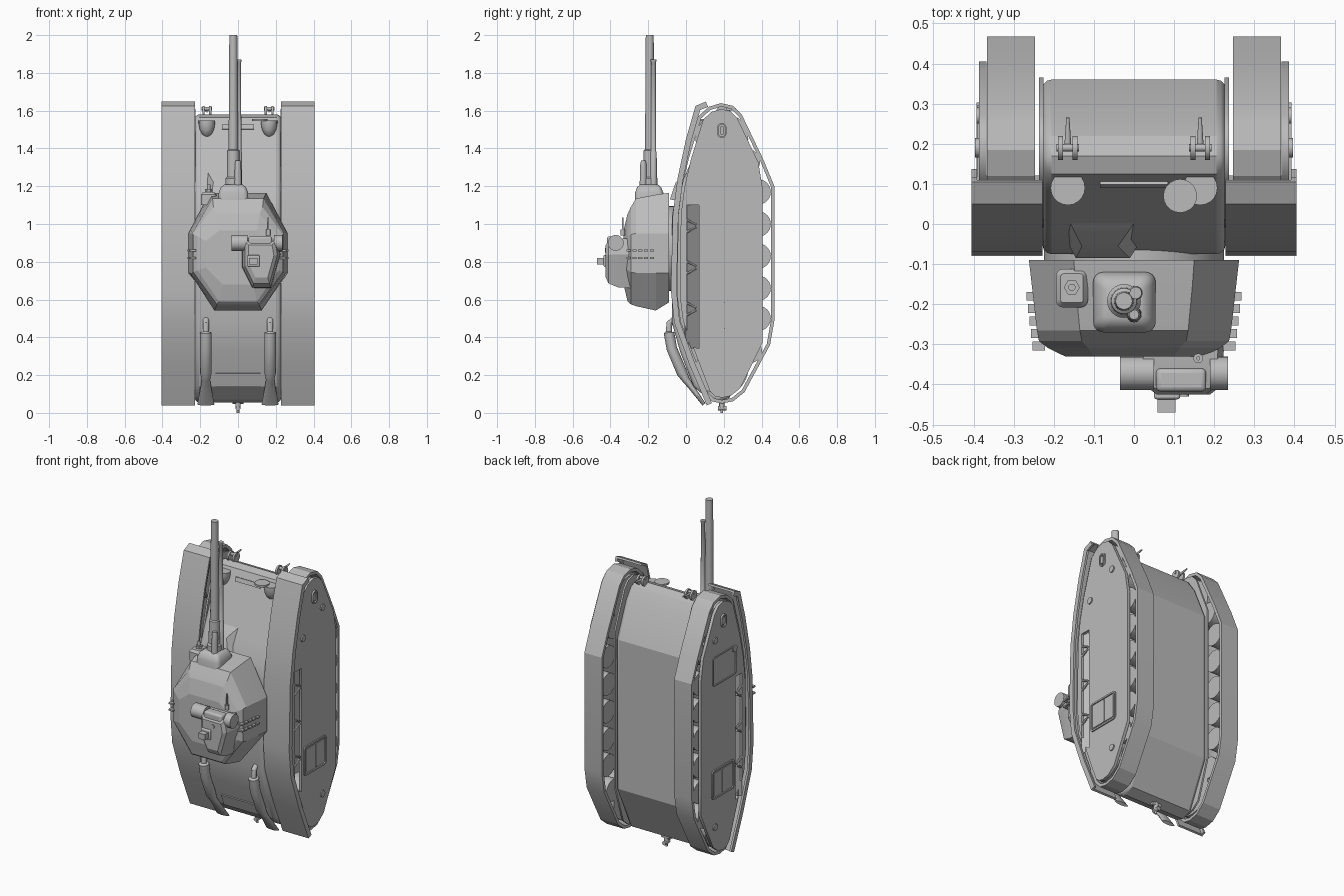
import bpy, bmesh, math
from mathutils import Vector

if "Cube" in bpy.data.objects:
    bpy.data.objects.remove(bpy.data.objects["Cube"])

grey = bpy.data.materials.new("plain_grey")
grey.diffuse_color = (0.5, 0.5, 0.5, 1)
grey.use_nodes = True
grey.node_tree.nodes["Principled BSDF"].inputs["Base Color"].default_value = grey.diffuse_color


def finish(name, bm, mirror=False, bevel=0, angle=35):
    bmesh.ops.recalc_face_normals(bm, faces=bm.faces)
    me = bpy.data.meshes.new(name)
    bm.to_mesh(me)
    bm.free()
    me.materials.append(grey)
    me.polygons.foreach_set("use_smooth", [True] * len(me.polygons))
    me.set_sharp_from_angle(angle=math.radians(angle))
    ob = bpy.data.objects.new(name, me)
    bpy.context.collection.objects.link(ob)
    if bevel:
        m = ob.modifiers.new("bevel", 'BEVEL')
        m.width, m.segments, m.angle_limit = bevel, 3, math.radians(50)
    if mirror:
        ob.modifiers.new("mirror", 'MIRROR')
    return ob


def loft(name, rings, closed=False, **kw):
    """Skin a list of equal-length point rings; closed joins last to first."""
    bm = bmesh.new()
    vs = [[bm.verts.new(p) for p in r] for r in rings]
    n, k = len(rings), len(rings[0])
    for i in range(n if closed else n - 1):
        a, b = vs[i], vs[(i + 1) % n]
        for j in range(k):
            bm.faces.new((a[j], a[(j + 1) % k], b[(j + 1) % k], b[j]))
    if not closed:
        bm.faces.new(vs[0])
        bm.faces.new(vs[-1])
    return finish(name, bm, **kw)


def prism(name, yz, x0, x1, **kw):
    return loft(name, [[(x, y, z) for y, z in yz] for x in (x0, x1)], **kw)


def box(name, lo, hi, **kw):
    return prism(name, [(lo[1], lo[2]), (hi[1], lo[2]), (hi[1], hi[2]), (lo[1], hi[2])], lo[0], hi[0], **kw)


def tube(name, path, seg=20, **kw):
    """path: (centre, half width, half depth) stations."""
    rings = []
    for i, (p, rx, rn) in enumerate(path):
        d = Vector(path[min(i + 1, len(path) - 1)][0]) - Vector(path[max(i - 1, 0)][0])
        d.normalize()
        u = Vector((1, 0, 0)) if abs(d.x) < 0.8 else Vector((0, 1, 0))
        u = (u - d * u.dot(d)).normalized()
        v = d.cross(u)
        rings.append([Vector(p) + u * rx * math.cos(t) + v * rn * math.sin(t)
                      for t in [2 * math.pi * k / seg for k in range(seg)]])
    return loft(name, rings, **kw)


def rod(name, a, b, r, r2=None, **kw):
    r2 = r if r2 is None else r2
    return tube(name, [(a, r, r), (b, r2, r2)], **kw)


def inset(pts, d, closed=True):
    """Offset a counter-clockwise outline inwards."""
    out, n = [], len(pts)
    for i, p in enumerate(pts):
        a, b = i - 1, (i + 1) % n
        if not closed:
            a, b = max(i - 1, 0), min(i + 1, n - 1)
        P = Vector(p)
        e1 = P - Vector(pts[a]) if a != i else Vector(pts[b]) - P
        e2 = Vector(pts[b]) - P if b != i else e1
        n1, n2 = [Vector((-e.y, e.x)).normalized() for e in (e1, e2)]
        out.append(tuple(P + (n1 + n2) * d / (1 + n1.dot(n2))))
    return out


def band(name, pts, d, x0, x1, closed, **kw):
    inn = inset(pts, d, closed)
    return loft(name, [[(x0, *p), (x1, *p), (x1, *q), (x0, *q)] for p, q in zip(pts, inn)], closed, **kw)


# Hull
prism("hull", [(-.075, .48), (-.03, .32), (.04, .14), (.12, .07), (.17, .055), (.23, .08), (.36, .36),
               (.36, 1.28), (.27, 1.49), (.22, 1.56), (.17, 1.58), (.125, 1.565), (.08, 1.46),
               (-.02, 1.22), (-.06, 1.12), (-.075, 1.04)], -.228, .228, bevel=.022, angle=22)
loft("driver_hood", [[(-.18, -.02, 1.12), (.03, -.02, 1.12), (.03, .045, 1.31), (-.18, .045, 1.31)],
                     [(-.145, -.085, 1.13), (-.01, -.085, 1.13), (-.04, -.055, 1.22), (-.13, -.055, 1.22)]])
prism("front_slot", [(.098, 1.50), (.106, 1.525), (.098, 1.528), (.09, 1.503)], -.085, .085)
prism("rear_panel", [(.013, .21), (.006, .208), (.033, .138), (.04, .14)], -.12, .12)

# Tracks
track = [(.19, .05), (.25, .062), (.31, .11), (.445, .36), (.468, .49), (.468, 1.2), (.41, 1.34),
         (.295, 1.58), (.25, 1.625), (.185, 1.64), (.12, 1.62), (.065, 1.57), (-.003, 1.35), (-.038, 1.2),
         (-.057, 1.05), (-.063, .62), (-.045, .48), (.10, .10), (.14, .06)]
band("track_belt", track, .018, .247, .366, True, mirror=True, angle=20)
plate = [(min(y, .405), z) for y, z in inset(track, .03)]
outer = prism("side_plate", plate, .368, .386)
cutter = prism("chute_cutter", [(.005, .36), (.07, .34), (.07, 1.10), (.005, 1.10)], .34, .42)
cutter.hide_render = True
cutter.hide_set(True)
m = outer.modifiers.new("chute", 'BOOLEAN')
m.object, m.solver = cutter, 'EXACT'
outer.modifiers.new("mirror", 'MIRROR')
prism("inner_plate", [(min(y, .365), z) for y, z in plate], .226, .237, mirror=True)
loft("chute_panel", [[(.38, -.002, z), (.375, -.008, z), (.30, .072, z), (.305, .08, z)] for z in (.34, 1.11)],
     mirror=True)
for z in (.55, .77, .99):
    for s in (-1, 1):
        rod("chute_brace", (.382, .005, z + s * .032), (.382, .055, z + s * .006), .007, seg=6, mirror=True)
for y, z in ((.335, .33), (.382, .50), (.382, .66), (.382, .83), (.382, 1.0), (.382, 1.17), (.325, 1.33)):
    rod("road_wheel", (.262, y, z), (.362, y, z), .067, seg=24, mirror=True)
for z in (.235, 1.45):
    rod("end_wheel", (.262, .19, z), (.362, .19, z), .14, seg=28, mirror=True)

# Fenders, with an outer lip
fend = [(.105, 1.648), (.05, 1.625), (.0, 1.45), (-.045, 1.24), (-.07, 1.05), (-.08, .65), (-.063, .48),
        (.02, .25), (.11, .04)]
band("fender", fend, .012, .228, .405, False, mirror=True)
band("fender_lip", fend, .03, .392, .405, False, mirror=True)


# Side plate fittings
def rounded(y, z, hy, hz, r):
    return [(y + sy * (hy - r) + r * math.cos(a), z + sz * (hz - r) + r * math.sin(a))
            for sy, sz, q in ((1, 1, 0), (-1, 1, 1), (-1, -1, 2), (1, -1, 3))
            for a in [(q + k / 4) * math.pi / 2 for k in range(5)]]


hatch = rounded(.195, .515, .108, .09, .02)
band("side_hatch_frame", hatch, .01, .38, .393, True, mirror=True)
prism("side_hatch", inset(hatch, .02), .38, .390, mirror=True)
box("hatch_bar", (.385, .20, .445), (.394, .207, .585), mirror=True)
oval = rounded(.19, 1.495, .024, .04, .023)
band("oval_rim", oval, .008, .38, .396, True, mirror=True)
prism("oval_cap", rounded(.19, 1.495, .010, .024, .009), .38, .394, mirror=True)
for y, z in ((.27, 1.40), (.27, .25), (.08, 1.28)):
    rod("side_cap", (.38, y, z), (.393, y, z), .02, mirror=True)
band("left_hatch_frame", rounded(.18, 1.21, .115, .09, .02), .008, -.380, -.391, True)

# Exhausts with fishtails
tube("exhaust", [((.17, -.055, .475), .016, .016), ((.17, -.075, .49), .016, .016), ((.17, -.088, .475), .016, .016),
                 ((.17, -.09, .43), .016, .016), ((.17, -.09, .425), .03, .028), ((.17, -.075, .34), .03, .028),
                 ((.17, -.02, .21), .03, .028), ((.17, .0, .175), .022, .02), ((.17, .03, .135), .028, .016),
                 ((.17, .095, .045), .045, .01)], mirror=True)

# Tow gear and lamps
for s in (-1, 1):
    x = s * .165
    for dx in (-.018, .018):
        rod("shackle_lug", (x + dx - .006, .19, 1.595), (x + dx + .006, .19, 1.595), .03)
    rod("shackle_pin", (x - .028, .19, 1.61), (x + .028, .19, 1.61), .009)
    rod("shackle_tongue", (x, .19, 1.60), (x, .265, 1.61), .009, .004)
    tube("headlamp", [((x, .09, z), r, r) for z, r in
                      ((1.548, .043), (1.53, .043), (1.50, .038), (1.475, .025), (1.462, .008))])
    box("lamp_bracket", (x - .05, .125, 1.535), (x + .05, .14, 1.55))
rod("lamp_cover", (.115, .07, 1.545), (.115, .07, 1.556), .042)
rod("tow_stem", (0, .19, .075), (0, .19, .02), .014)
rod("tow_hook", (0, .17, .025), (0, .215, .025), .012)
rod("tow_pin", (0, .19, .03), (0, .19, 0), .007)
rod("tow_arm", (-.03, .19, .06), (.03, .19, .06), .012)

# Turret
rod("turret_ring", (0, -.06, .87), (0, -.10, .87), .225, seg=40)


def octo(y, top, bot, w, wt, wb, zt, zb):
    half = [(wt, top), (w, zt), (w, zb), (wb, bot)]
    return [(x, y, z) for x, z in half] + [(-x, y, z) for x, z in reversed(half)]


loft("turret", [octo(-.09, 1.165, .585, .262, .15, .13, .95, .74), octo(-.16, 1.155, .542, .254, .145, .125, .95, .74),
                octo(-.265, 1.135, .565, .242, .135, .115, .95, .74), octo(-.292, 1.09, .575, .237, .13, .112, .945, .745),
                octo(-.309, 1.055, .59, .215, .115, .10, .935, .755), octo(-.331, .965, .68, .17, .10, .08, .91, .77)],
     angle=8)
for s in (-1, 1):
    for z in (.82, .86):
        for i in range(5):
            y = -.18 - .031 * i
            w = .253 + (y + .17) * .12
            box("turret_rung", (s * (w - .015), y - .011, z - .005), (s * (w + .016), y + .011, z + .005))

# Gun, mantlet and secondary barrels
mant = lambda z, k: [(-.024 + k * x, -.195 + k * y, z) for x, y in rounded(0, 0, .078, .075, .025)]
loft("mantlet", [mant(1.10, 1), mant(1.165, 1), mant(1.195, .85), mant(1.21, .6)], angle=50)
g = lambda z, r: ((-.025, -.192, z), r, r)
tube("main_gun", [g(1.18, .042), g(1.24, .042), g(1.25, .034), g(1.39, .032), g(1.395, .025), g(2.0, .021)], seg=24)
c = lambda z, r: ((.004, -.172, z), r, r)
tube("upper_barrel", [c(1.18, .018), c(1.38, .017), c(1.385, .014), c(1.855, .012), c(1.86, .015), c(1.87, .015)])
s3 = lambda z, r: ((.0, -.226, z), r, r)
tube("lower_barrel", [s3(1.17, .020), s3(1.27, .018), s3(1.32, .016), s3(1.335, .012)])
port = rounded(-.155, -.16, .04, .048, .018)
loft("gun_port", [[(x, y, z) for x, y in (port if k else inset(port, .012))]
                  for z, k in ((1.10, 1), (1.155, 1), (1.17, 0))])
rod("port_boss", (-.155, -.158, 1.16), (-.155, -.158, 1.185), .02, seg=6)
rod("port_muzzle", (-.155, -.158, 1.18), (-.155, -.158, 1.21), .009)

# Cupola
cup = lambda y, k: [(.125 + k * (x - .125), y, .82 + k * (z - .82)) for x, z in
                    ((.02, .925), (.21, .925), (.225, .84), (.175, .66), (.075, .66), (.02, .77))]
loft("cupola", [cup(-.29, 1), cup(-.36, .97), cup(-.41, .84), cup(-.425, .65)], angle=15)
for a, b in (((-.035, -.372, .90), (.05, -.372, .90)), ((.19, -.372, .90), (.235, -.372, .90))):
    rod("cupola_sight", a, b, .042)
box("cupola_lid", (.055, -.418, .86), (.18, -.36, .935), bevel=.012)
box("cupola_gun_mount", (.05, -.437, .775), (.115, -.40, .835), bevel=.006)
box("cupola_gun", (.058, -.47, .785), (.103, -.42, .82))
rod("cupola_bolt", (.125, -.40, .86), (.125, -.43, .86), .012)
rod("aerial_base", (.16, -.335, .94), (.16, -.335, .97), .012)
rod("aerial", (.16, -.335, .96), (.16, -.335, 1.035), .005)
